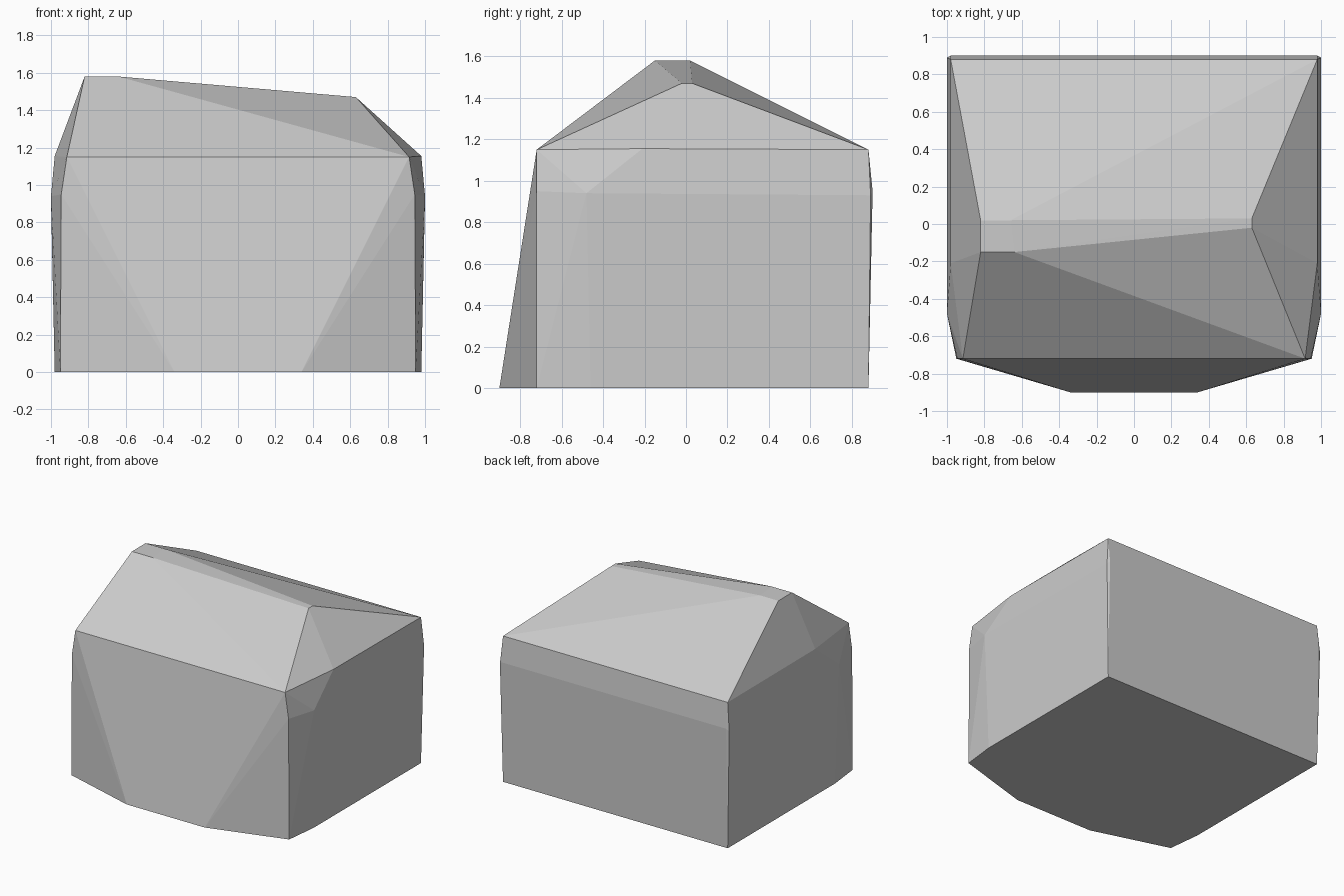
import bpy, bmesh

if "Cube" in bpy.data.objects:
    bpy.data.objects.remove(bpy.data.objects["Cube"])

# Faceted block: symmetric wall points plus an off-centre sloping ridge
half_walls = [
    # base outline
    (0.34, -0.90, 0.0), (0.95, -0.72, 0.0), (0.98, -0.46, 0.0), (0.98, 0.88, 0.0),
    # bowed foot of the front
    (0.33, -0.895, 0.03),
    # widest belt
    (0.945, -0.72, 0.95), (1.0, -0.48, 0.94), (1.0, 0.89, 0.93), (0.98, 0.90, 0.95),
    # eaves
    (0.915, -0.72, 1.15), (0.98, -0.21, 1.155), (0.98, 0.88, 1.15),
]
ridge = [
    (-0.82, -0.15, 1.58), (-0.64, -0.15, 1.58),
    (-0.82, 0.02, 1.58), (-0.66, 0.02, 1.58),
    (0.63, -0.02, 1.47), (0.63, 0.03, 1.47),
]

bm = bmesh.new()
for x, y, z in half_walls:
    for side in (-1, 1):
        bm.verts.new((side * x, y, z))
for p in ridge:
    bm.verts.new(p)

# Wrap the points in a closed skin
hull = bmesh.ops.convex_hull(bm, input=bm.verts[:])
loose = [v for v in bm.verts if not v.link_faces]
bmesh.ops.delete(bm, geom=loose, context='VERTS')
bmesh.ops.dissolve_limit(bm, angle_limit=0.01, verts=bm.verts[:], edges=bm.edges[:])
bmesh.ops.recalc_face_normals(bm, faces=bm.faces[:])

mesh = bpy.data.meshes.new("faceted_house_block")
bm.to_mesh(mesh)
bm.free()
obj = bpy.data.objects.new("faceted_house_block", mesh)
bpy.context.collection.objects.link(obj)
